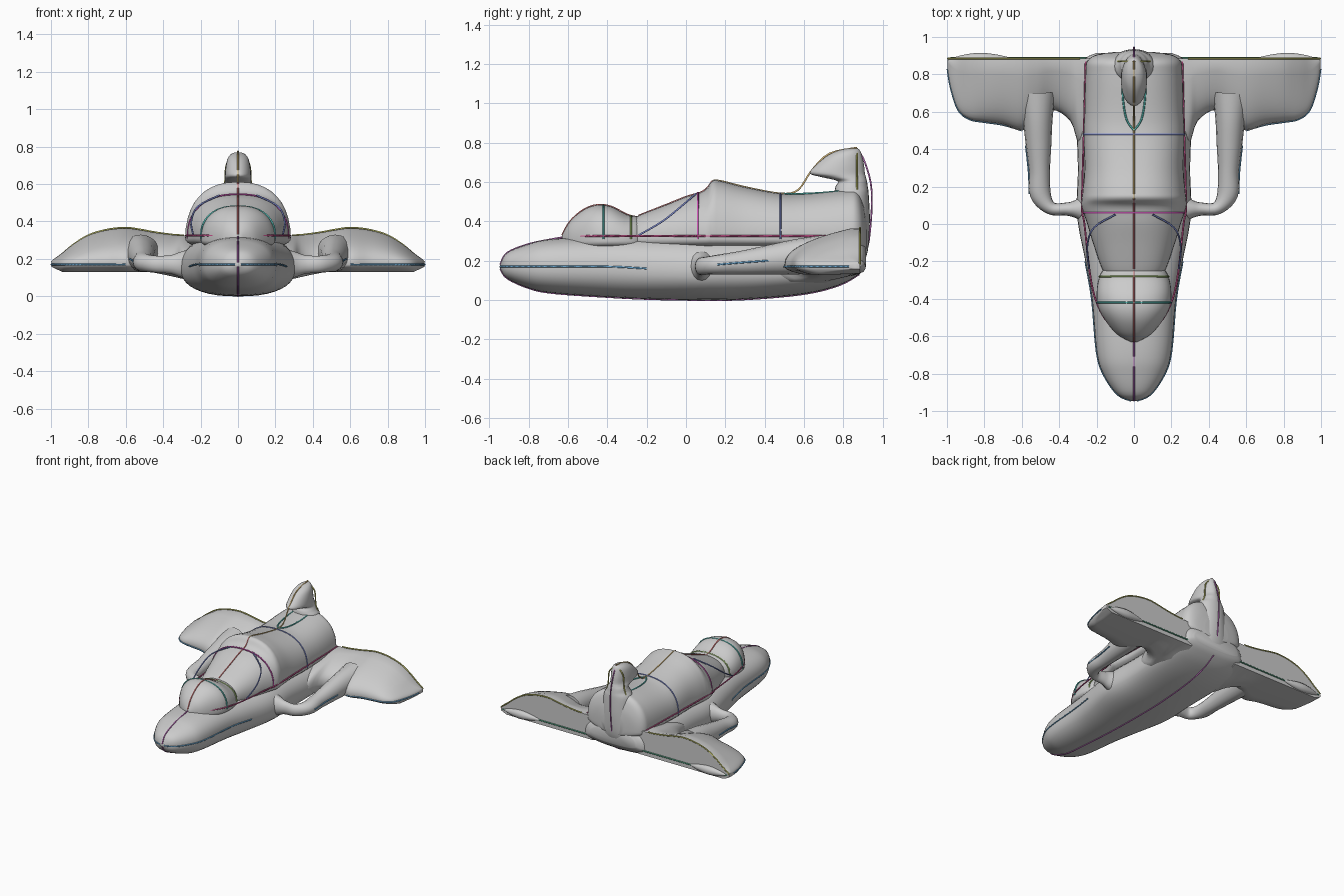
import bpy, bmesh, math
from mathutils import Vector

if "Cube" in bpy.data.objects:
    bpy.data.objects.remove(bpy.data.objects["Cube"])


def spline(rows, steps=5):
    """Smoothly resample a table of station parameters."""
    out = []
    for i in range(len(rows) - 1):
        a, b = rows[max(i - 1, 0)], rows[i]
        c, d = rows[i + 1], rows[min(i + 2, len(rows) - 1)]
        for k in range(steps):
            t = k / steps
            out.append([0.5 * (2 * q + (r - p) * t + (2 * p - 5 * q + 4 * r - s) * t * t
                               + (3 * q - p - 3 * r + s) * t ** 3)
                        for p, q, r, s in zip(a, b, c, d)])
    return out + [list(rows[-1])]


def loft(name, rings, angle=50, mirror=False):
    bm = bmesh.new()
    loops = [[bm.verts.new(p) for p in ring] for ring in rings]
    n = len(loops[0])
    for a, b in zip(loops, loops[1:]):
        for i in range(n):
            bm.faces.new((a[i], a[(i + 1) % n], b[(i + 1) % n], b[i]))
    bm.faces.new(loops[0])
    bm.faces.new(loops[-1])
    bmesh.ops.recalc_face_normals(bm, faces=bm.faces)
    for f in bm.faces:
        f.smooth = True
    me = bpy.data.meshes.new(name)
    bm.to_mesh(me)
    bm.free()
    me.set_sharp_from_angle(angle=math.radians(angle))
    ob = bpy.data.objects.new(name, me)
    bpy.context.collection.objects.link(ob)
    if mirror:
        ob.modifiers.new("Mirror", 'MIRROR')
    return ob


def section(y, w, top, mid, bot, power=0.85, n=40):
    """Cross-section across the body, with separate upper and lower heights."""
    ring = []
    for i in range(n):
        a = 2 * math.pi * i / n
        c, s = math.cos(a), math.sin(a)
        x = math.copysign(abs(c) ** power, c) * w
        h = abs(s) ** power
        ring.append((x, y, mid + h * (top - mid) if s >= 0 else mid - h * (mid - bot)))
    return ring


# Lower hull from nose to tail
hull = [(-.945, .015, .18, .17, .16), (-.91, .09, .24, .17, .11), (-.8, .165, .285, .17, .06),
        (-.68, .2, .31, .17, .035), (-.4, .225, .325, .17, .015), (-.2, .26, .33, .16, .005),
        (.05, .305, .335, .15, 0), (.3, .3, .335, .15, .003), (.6, .31, .335, .15, .03),
        (.78, .3, .335, .16, .075), (.88, .265, .33, .18, .13), (.915, .2, .28, .2, .17)]
loft("hull", [section(*r) for r in spline(hull)])

# Raised rear body
body = [(-.29, .13, .4), (-.24, .17, .43), (-.1, .22, .485), (0, .25, .525), (.09, .28, .555),
        (.135, .28, .607), (.18, .275, .605), (.3, .265, .575), (.48, .27, .542),
        (.6, .265, .54), (.8, .26, .56), (.87, .25, .555), (.905, .2, .48), (.92, .1, .4)]
loft("upper_body", [section(y, w, t, .31, .25) for y, w, t in spline(body)])

# Cockpit canopy
canopy = [(-.63, .02, .33), (-.59, .09, .4), (-.52, .15, .46), (-.45, .19, .484),
          (-.38, .2, .475), (-.3, .19, .435), (-.24, .16, .42), (-.18, .08, .36)]
loft("canopy", [section(y, w, t, .3, .25) for y, w, t in spline(canopy)])


# Wings with blunt trailing edges and a deeper root
def wing_ring(x, front, top, rear=.885):
    low = .17 - min(.04, (top - .17) * .6) - .25 * max(0, .47 - x) ** 1.1
    ts = [(k / 12) ** 1.6 for k in range(13)]
    upper = [(x, front + (rear - front) * t,
              .17 + (top - .17) * t ** .42 - (.012 if t == 1 else 0)) for t in ts]
    lower = [(x, front + (rear - front) * t,
              .17 - (.17 - low) * min(1, 4 * t) ** .5 + max(0, t - .6) * (.135 - min(low, .135)) * 2.5)
             for t in reversed(ts[1:])]
    return upper + lower


wing = [(.2, .42, .335), (.29, .42, .335), (.34, .55, .337), (.44, .61, .35), (.52, .54, .365),
        (.6, .5, .375), (.7, .53, .365), (.8, .545, .335), (.88, .56, .285), (.94, .61, .235),
        (.98, .73, .205), (.997, .83, .19)]
loft("wing", [wing_ring(*r) for r in spline(wing, 4)], 45, True)

# Wing tip trailing bulges
bulge = [(.66, .005), (.74, .022), (.82, .03), (.9, .022), (.97, .004)]
loft("trailing_bulge", [[(x, .885 + r * math.cos(a), .17 + 1.1 * r * math.sin(a))
                         for a in [k * math.pi / 6 for k in range(12)]]
                        for x, r in spline(bulge)], 60, True)

# Braces: x, y, z, half width, half height
brace = [(.52, .7, .235, .1, .095), (.515, .56, .22, .08, .09), (.51, .42, .205, .068, .075),
         (.505, .28, .19, .056, .06), (.5, .16, .18, .056, .05), (.445, .085, .172, .035, .045),
         (.36, .08, .17, .035, .05), (.3, .08, .17, .055, .07), (.2, .08, .17, .12, .1)]
path = spline(brace)
rings = []
for i, (x, y, z, r, h) in enumerate(path):
    p, q = path[max(i - 1, 0)], path[min(i + 1, len(path) - 1)]
    d = Vector((q[0] - p[0], q[1] - p[1], 0)).normalized()
    side = Vector((-d.y, d.x, 0))
    rings.append([Vector((x, y, z)) + side * r * math.cos(a) + Vector((0, 0, h * math.sin(a)))
                  for a in [k * math.pi / 8 for k in range(16)]])
loft("wing_brace", rings, 60, True)

# Tail fin with an overhanging front hook and a flared foot
fin = [(.16, .8, .89, .15), (.25, .8, .925, .13), (.4, .8, .935, .11), (.53, .76, .93, .11),
       (.575, .76, .925, .085), (.605, .77, .92, .072), (.625, .69, .915, .07), (.645, .63, .91, .07),
       (.69, .665, .905, .066), (.735, .72, .895, .056), (.76, .775, .885, .038), (.77, .82, .875, .015)]
loft("tail_fin", [[(w * math.sin(a), (f + b) / 2 + (b - f) / 2 * math.cos(a), z)
                   for a in [k * math.pi / 12 for k in range(24)]]
                  for z, f, b, w in spline(fin, 4)], 60)

# Coloured contour lines
COLORS = {"purple": (.5, .15, .5, 1), "red": (.7, .2, .2, 1), "orange": (.7, .5, .2, 1),
          "teal": (.1, .55, .5, 1), "lime": (.4, .6, .2, 1), "magenta": (.65, .1, .5, 1),
          "blue": (.2, .25, .6, 1), "crimson": (.65, .1, .3, 1), "azure": (.15, .4, .65, 1),
          "green": (.1, .4, .25, 1), "olive": (.55, .55, .15, 1)}
mats = {}
for key, col in COLORS.items():
    mats[key] = bpy.data.materials.new(key)
    mats[key].diffuse_color = col


def line(name, color, pts, both=False):
    for s in ((1, -1) if both else (1,)):
        cu = bpy.data.curves.new(name, 'CURVE')
        cu.dimensions = '3D'
        cu.bevel_depth = .005
        cu.bevel_resolution = 1
        sp = cu.splines.new('POLY')
        pp = spline(pts, 4)
        sp.points.add(len(pp) - 1)
        for p, (x, y, z) in zip(sp.points, pp):
            p.co = (s * x, y, z, 1)
        cu.materials.append(mats[color])
        bpy.context.collection.objects.link(bpy.data.objects.new(name, cu))


def centre(rows, col):
    return [(0, r[0], r[col]) for r in rows]


def hoop(y, w, top):
    return section(y, w, top, .31, .25, n=24)[:13]


line("keel_line", "purple", centre(hull[:-1], 4))
line("nose_line", "purple", centre(hull[:4], 2) + [(0, -.62, .32)])
line("tail_line", "purple", [(0, .88, .13), (0, .93, .3), (0, .945, .55), (0, .91, .7), (0, .87, .77)])
line("canopy_line", "red", centre(canopy[:-1], 2))
line("spine_line", "red", centre(body[1:6], 2))
line("fin_line", "orange", centre(body[5:9], 2) + [(0, .57, .56), (0, .64, .66), (0, .73, .745), (0, .87, .775)])
line("canopy_hoop", "teal", hoop(-.42, .2, .482))
line("canopy_rear_hoop", "lime", hoop(-.28, .185, .428))
line("body_hoop", "magenta", hoop(.06, .27, .546))
line("rear_hoop", "blue", hoop(.48, .27, .542))
line("slope_line", "blue", [(.24, -.24, .33), (.25, -.12, .4), (.215, -.02, .48), (.1, .05, .54)], True)
line("rail", "crimson", [(.06, -.6, .325), (.16, -.5, .325), (.225, -.33, .325), (.265, 0, .325),
                         (.278, .1, .325), (.268, .5, .325), (.258, .87, .325)], True)
line("nose_waterline", "azure", [(w, y, m) for y, w, t, m, b in hull[:6]], True)
line("leading_line", "azure", [(x, f, .17) for x, f, t in wing[5:]], True)
line("brace_line", "azure", [(.558, .16, .18), (.563, .28, .19), (.578, .42, .2)], True)
line("trailing_line", "green", [(.1, .89, .17), (.5, .887, .17), (.98, .887, .17)], True)
line("wing_crest_line", "olive", [(x, .885, t - .008) for x, f, t in wing[1:]], True)
line("fin_side_line", "olive", [(.09, .87, .55), (.07, .87, .61), (.06, .87, .71), (0, .87, .77)], True)
line("fin_base_line", "teal", [(0, .5, .54), (.04, .56, .54), (.06, .68, .545), (.06, .8, .555)], True)

for m in bpy.data.materials:
    if m.users and not m.is_grease_pencil:
        m.use_nodes = True
        m.node_tree.nodes["Principled BSDF"].inputs["Base Color"].default_value = m.diffuse_color
